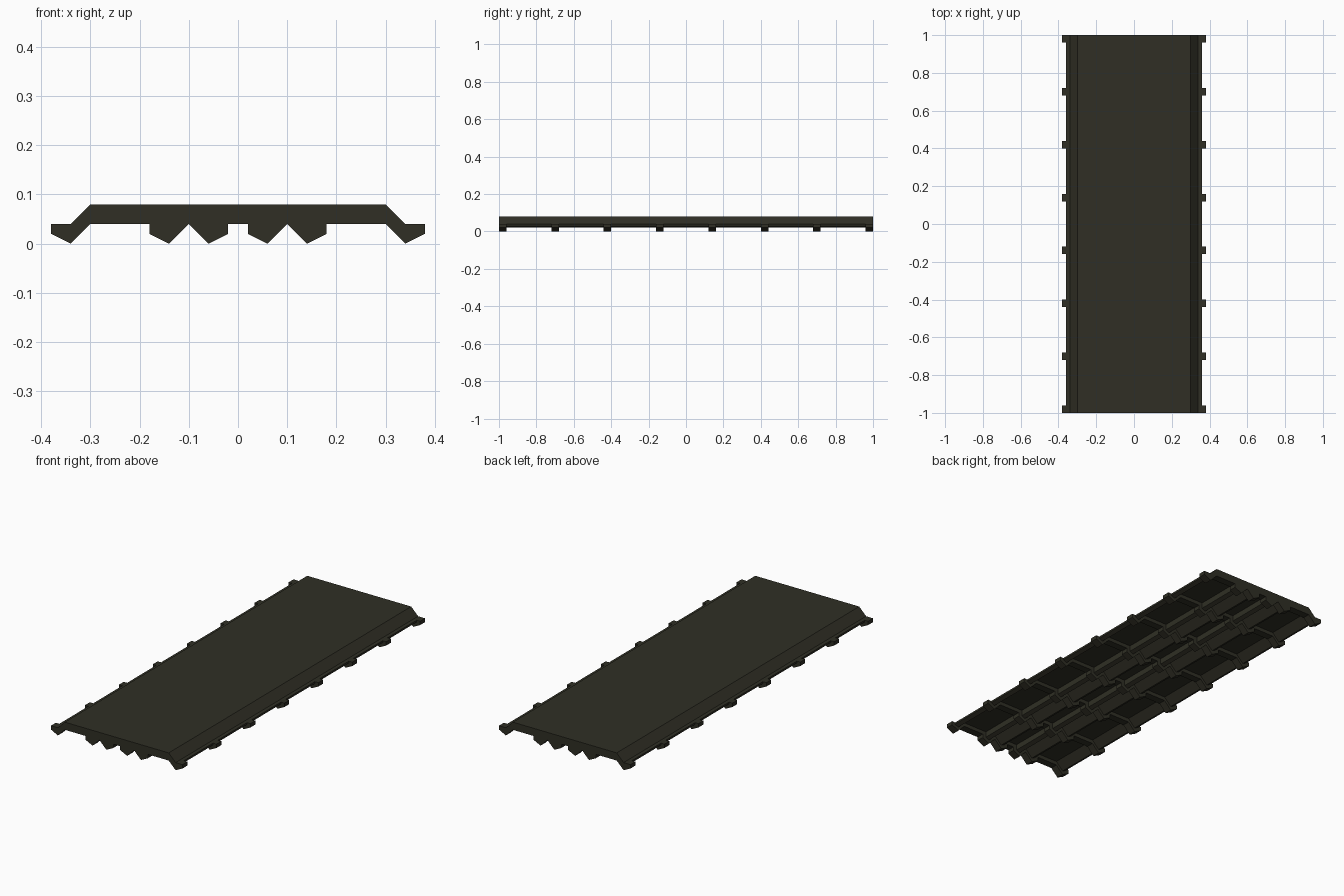
import bpy, bmesh

if "Cube" in bpy.data.objects:
    bpy.data.objects.remove(bpy.data.objects["Cube"])

# Dark olive paint
olive = bpy.data.materials.new("dark olive")
olive.diffuse_color = (0.029, 0.028, 0.018, 1)
olive.use_nodes = True
olive.node_tree.nodes["Principled BSDF"].inputs["Base Color"].default_value = olive.diffuse_color

# Right half of the cross-section, from top edge round to the centre underside
slim = [(.30, .08), (.34, .04), (.36, .04), (.36, .03), (.34, .02), (.30, .06),
        (.16, .06), (.16, .03), (.14, .02), (.10, .06), (.06, .02), (.04, .03), (.04, .06)]
# Matching section where a rib and its feet thicken the panel
ribbed = [(.30, .08), (.34, .04), (.38, .04), (.38, .02), (.34, .00), (.30, .04),
          (.18, .04), (.18, .02), (.14, .00), (.10, .04), (.06, .00), (.02, .02), (.02, .04)]


def full(half):
    """Mirror a half section into a closed outline."""
    return half + [(-x, z) for x, z in reversed(half)]


# Stations along y: eight ribs, 0.04 wide, spaced 0.28, slim section between
stations = []
for i in range(8):
    y = -0.98 + 0.28 * i
    if i > 0:
        stations.append((y - 0.02, slim))
    stations += [(y - 0.02, ribbed), (y + 0.02, ribbed)]
    if i < 7:
        stations.append((y + 0.02, slim))

# Deck: stepped loft through all stations, capped at both ends
bm = bmesh.new()
rings = [[bm.verts.new((x, y, z)) for x, z in full(sec)] for y, sec in stations]
for a, b in zip(rings, rings[1:]):
    n = len(a)
    for k in range(n):
        m = (k + 1) % n
        bm.faces.new((a[k], a[m], b[m], b[k]))
bm.faces.new(rings[0])
bm.faces.new(list(reversed(rings[-1])))
bmesh.ops.remove_doubles(bm, verts=bm.verts[:], dist=1e-5)
bmesh.ops.recalc_face_normals(bm, faces=bm.faces[:])

mesh = bpy.data.meshes.new("ribbed_deck_panel")
bm.to_mesh(mesh)
bm.free()
mesh.materials.append(olive)
bpy.context.collection.objects.link(bpy.data.objects.new("ribbed_deck_panel", mesh))
